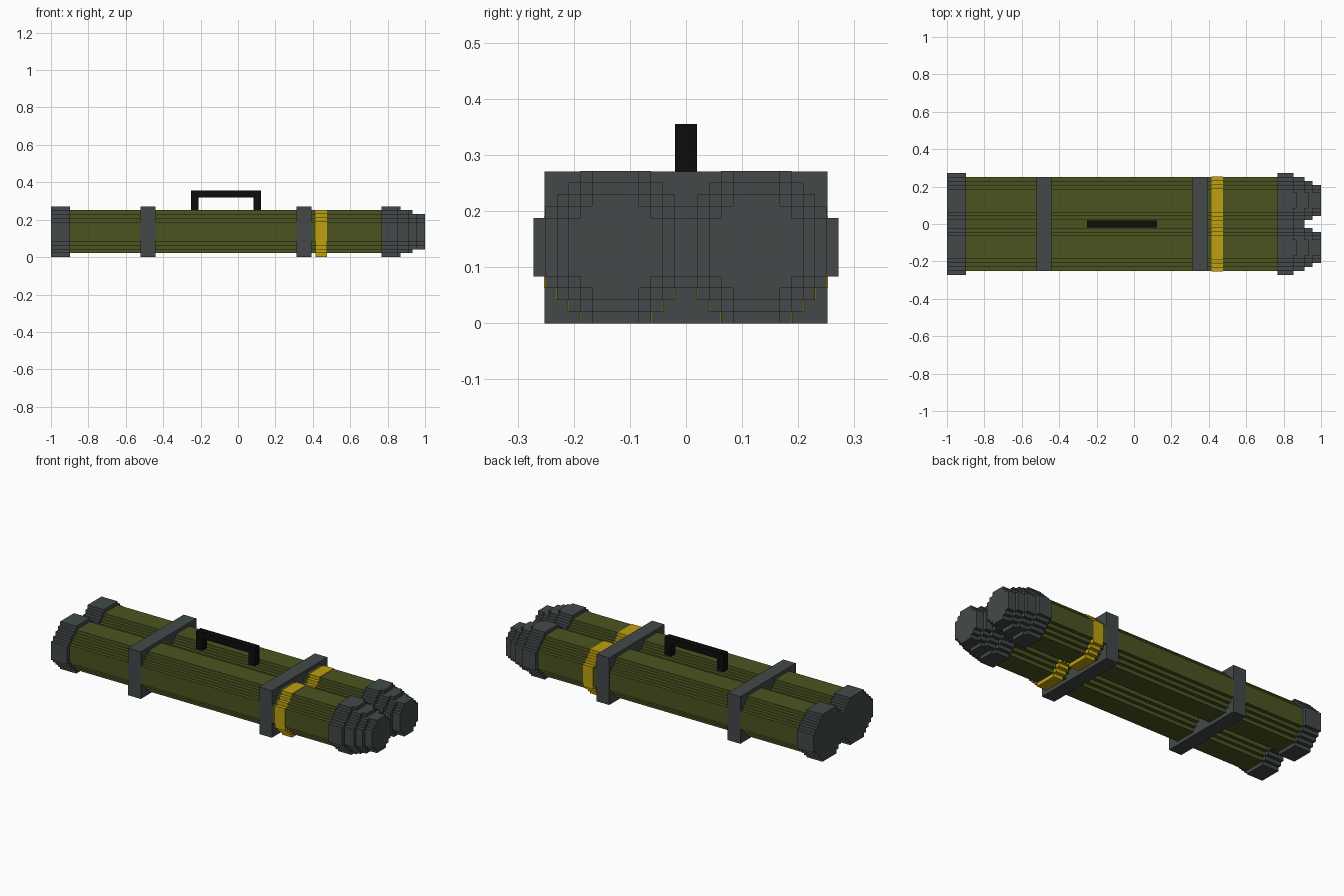
import bpy, bmesh

if "Cube" in bpy.data.objects:
    bpy.data.objects.remove(bpy.data.objects["Cube"])

U = 0.0209            # step size of the blocky rounding
CY, CZ = 6.0, 6.5     # tube centre, in steps


def material(name, rgb):
    m = bpy.data.materials.new(name)
    m.diffuse_color = (*rgb, 1)
    m.use_nodes = True
    m.node_tree.nodes["Principled BSDF"].inputs["Base Color"].default_value = m.diffuse_color
    return m


OLIVE = material("olive green", (0.071, 0.088, 0.0145))
GREY = material("slate grey", (0.056, 0.066, 0.066))
YELLOW = material("warning yellow", (0.52, 0.35, 0.005))
BLACK = material("black", (0.0035, 0.0035, 0.0035))


def stepped_profile(w, h, n, cz=CZ):
    """Octagon-like outline with n unit steps per corner, cut at y = 0."""
    quarter = [(w, h - n)]
    for i in range(n):
        quarter += [(w - i - 1, h - n + i), (w - i - 1, h - n + i + 1)]
    loop = quarter + [(-a, b) for a, b in reversed(quarter)]
    loop += [(-a, -b) for a, b in quarter] + [(a, -b) for a, b in reversed(quarter)]
    pts = []
    for a, b in loop:
        p = (max(CY + a, 0) * U, (cz + b) * U)
        if not pts or p != pts[-1]:
            pts.append(p)
    return pts


def finish(name, bm, mat, mirror=False):
    bmesh.ops.recalc_face_normals(bm, faces=bm.faces)
    if mirror:   # drop the hidden walls where the two tubes meet
        inner = [f for f in bm.faces if all(abs(v.co.y) < 1e-6 for v in f.verts)]
        bmesh.ops.delete(bm, geom=inner, context='FACES')
    me = bpy.data.meshes.new(name)
    bm.to_mesh(me)
    bm.free()
    me.materials.append(mat)
    ob = bpy.data.objects.new(name, me)
    bpy.context.collection.objects.link(ob)
    if mirror:
        mod = ob.modifiers.new("Mirror", 'MIRROR')
        mod.use_axis = (False, True, False)
    return ob


def tube(name, slabs, mat):
    """Each slab: x0, x1, profile; mirrored to make the pair."""
    bm = bmesh.new()
    for x0, x1, prof in slabs:
        face = bm.faces.new([bm.verts.new((x0, y, z)) for y, z in prof])
        ext = bmesh.ops.extrude_face_region(bm, geom=[face], use_keep_orig=True)
        for v in ext["geom"]:
            if isinstance(v, bmesh.types.BMVert):
                v.co.x = x1
    return finish(name, bm, mat, True)


def box(bm, x0, x1, y, z0, z1):
    r = bmesh.ops.create_cube(bm, size=1)
    for v in r["verts"]:
        v.co = ((x0 + x1) / 2 + v.co.x * (x1 - x0), v.co.y * 2 * y,
                (z0 + z1) / 2 + v.co.z * (z1 - z0))


# twin launch tubes and rear caps
tube("tube_bodies", [(-0.95, 0.80, stepped_profile(6, 5.5, 3))], OLIVE)
tube("rear_caps", [(-1.0, -0.897, stepped_profile(7, 6.5, 4))], GREY)

# tapered front caps: x start, half width, half height, corner steps
tiers = [(0.767, 7, 6.5, 4), (0.853, 6, 6.5, 4), (0.869, 6, 5.5, 3),
         (0.912, 5, 5.5, 3), (0.933, 5, 4.5, 2), (0.954, 4, 4.5, 2)]
ends = [t[0] for t in tiers[1:]] + [1.0]
tube("front_caps", [(x, e, stepped_profile(w, h, n))
                    for (x, w, h, n), e in zip(tiers, ends)], GREY)

# yellow marking ring, hanging slightly lower than the tubes
tube("marking_stripe", [(0.414, 0.477, stepped_profile(6.1, 6.05, 3, 6.05))], YELLOW)

# clamps holding the tubes together
for name, x in (("rear_clamp", -0.522), ("front_clamp", 0.312)):
    bm = bmesh.new()
    box(bm, x, x + 0.08, 0.252, 0, 0.271)
    finish(name, bm, GREY)

# carrying handle
bm = bmesh.new()
box(bm, -0.252, -0.212, 0.02, 0.25, 0.32)
box(bm, 0.082, 0.122, 0.02, 0.25, 0.32)
box(bm, -0.252, 0.122, 0.02, 0.318, 0.355)
finish("carry_handle", bm, BLACK)
